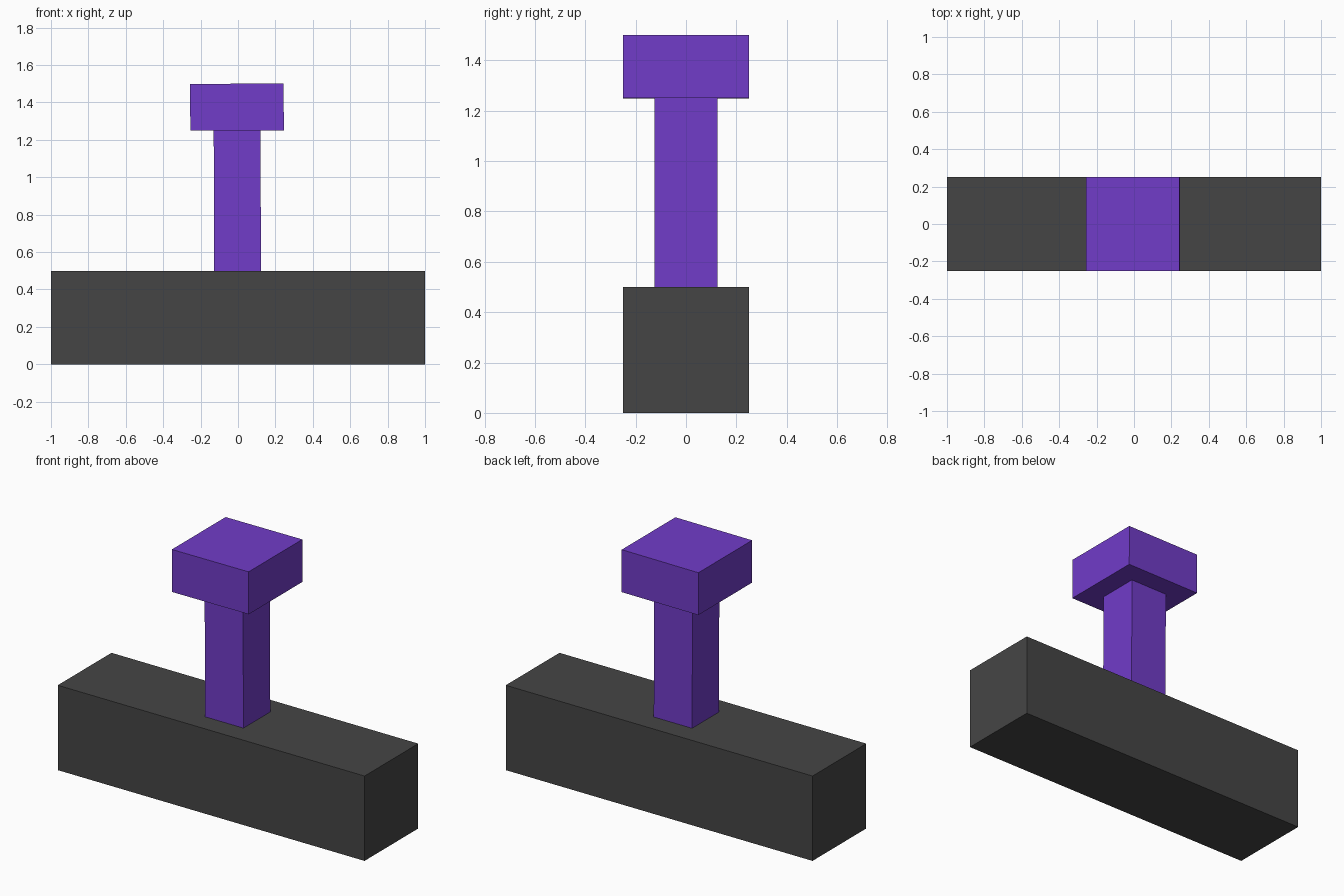
import bpy
from math import sin, cos
from mathutils import Matrix

if "Cube" in bpy.data.objects:
    bpy.data.objects.remove(bpy.data.objects["Cube"])


def material(name, color):
    mat = bpy.data.materials.new(name)
    mat.diffuse_color = (*color, 1)
    mat.use_nodes = True
    mat.node_tree.nodes["Principled BSDF"].inputs["Base Color"].default_value = mat.diffuse_color
    return mat


def box(name, size, z_min, mat, transform=Matrix.Identity(4)):
    """Box centred on x and y, standing on z_min, shaped in its mesh data."""
    bpy.ops.mesh.primitive_cube_add(size=1)
    obj = bpy.context.object
    obj.name = name
    place = Matrix.Translation((0, 0, z_min + size[2] / 2)) @ Matrix.Diagonal((*size, 1))
    obj.data.transform(transform @ place)
    obj.data.materials.append(mat)
    return obj


dark = material("dark_grey", (0.06, 0.06, 0.06))
purple = material("purple", (0.165, 0.045, 0.58))

# Base block
box("base", (2, 0.5, 0.5), 0, dark)

# Lever: stem and knob lean very slightly towards -x
lean = Matrix.Rotation(-0.004, 4, 'Y')
box("lever_stem", (0.25, 0.25, 0.77), 0.48, purple, lean)
box("lever_knob", (0.5, 0.5, 0.25), 1.25, purple, lean)
